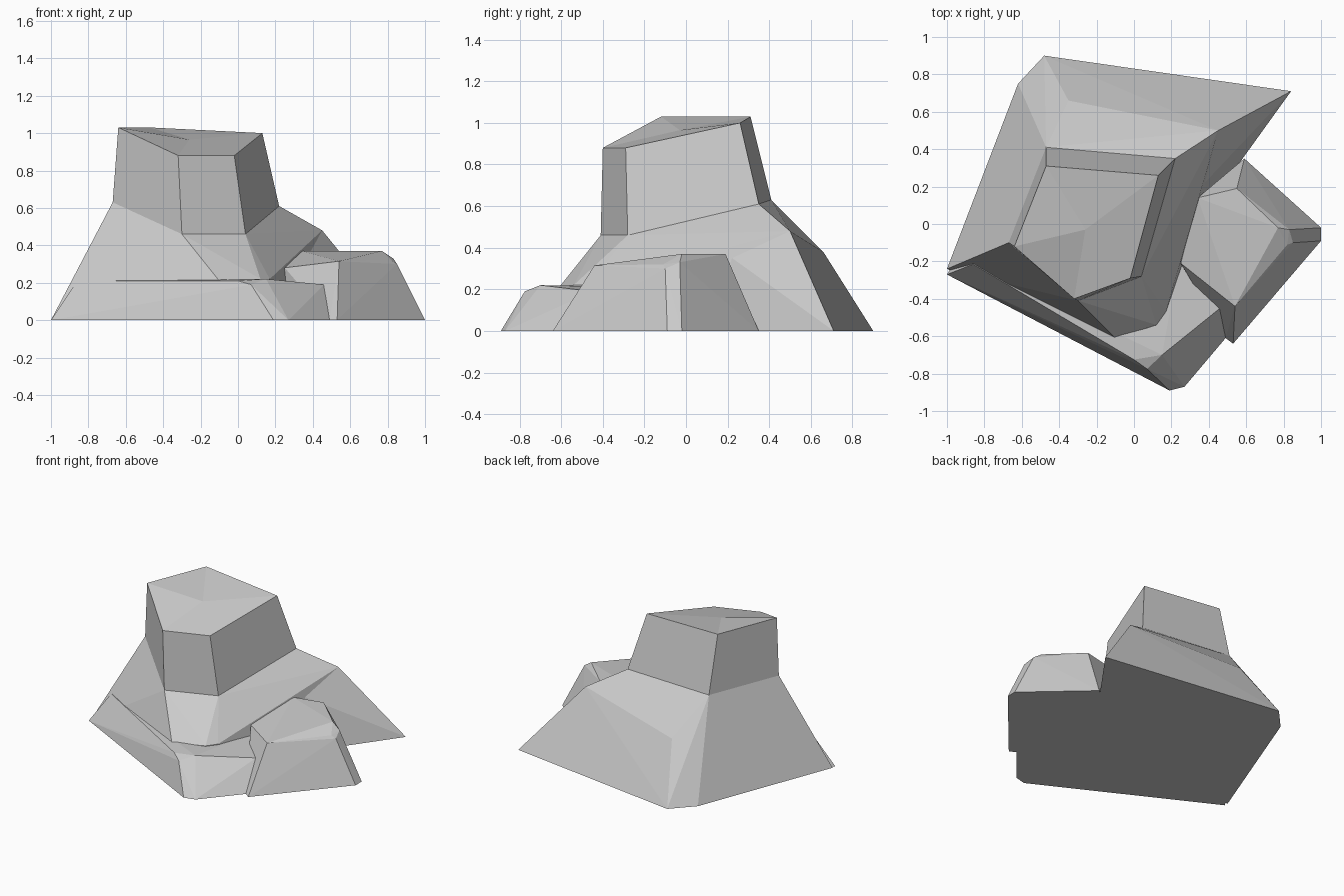
import bpy, bmesh

if "Cube" in bpy.data.objects:
    bpy.data.objects.remove(bpy.data.objects["Cube"])


def finish(bm, name):
    bmesh.ops.recalc_face_normals(bm, faces=bm.faces[:])
    mesh = bpy.data.meshes.new(name)
    bm.to_mesh(mesh)
    bm.free()
    obj = bpy.data.objects.new(name, mesh)
    bpy.context.collection.objects.link(obj)
    return obj


def boulder(name, points):
    """Faceted rock: convex hull around its corner points."""
    bm = bmesh.new()
    for p in points:
        bm.verts.new(p)
    res = bmesh.ops.convex_hull(bm, input=bm.verts[:])
    loose = [v for v in bm.verts if not v.link_faces]
    bmesh.ops.delete(bm, geom=loose, context='VERTS')
    bmesh.ops.dissolve_limit(bm, angle_limit=0.03, verts=bm.verts[:], edges=bm.edges[:])
    return finish(bm, name)


def tower(name, low, high, centre):
    """Lofted block whose slightly dished top fans around a centre point."""
    bm = bmesh.new()
    a = [bm.verts.new(p) for p in low]
    b = [bm.verts.new(p) for p in high]
    c = bm.verts.new(centre)
    n = len(low)
    for i in range(n):
        j = (i + 1) % n
        bm.faces.new((a[i], a[j], b[j], b[i]))
        bm.faces.new((b[i], b[j], c))
    bm.faces.new(a[::-1])
    return finish(bm, name)


# Upper block and the shoulder line where it meets the slope
shoulder = [(-0.67, -0.10, 0.63), (-0.30, -0.41, 0.46), (0.04, -0.28, 0.46),
            (0.22, 0.35, 0.61), (-0.47, 0.41, 0.63)]
rim = [(-0.64, -0.12, 1.03), (-0.32, -0.40, 0.88), (-0.02, -0.29, 0.88),
       (0.13, 0.26, 1.00), (-0.47, 0.31, 1.03)]
tower("upper_block", shoulder, rim, (-0.26, -0.03, 0.965))

# Sloping base below the block
back_edge = [(-0.35, 0.66, 0.38), (0.45, 0.50, 0.48), (-0.48, 0.90, 0)]
boulder("sloping_base", shoulder + back_edge + [
    (-1.0, -0.24, 0), (-0.62, 0.75, 0), (-0.10, -0.61, 0.21),
    (0.12, -0.54, 0.22), (0.17, -0.47, 0.22), (0.0, -0.60, 0),
    (0.17, -0.47, 0), (0.40, 0.10, 0)])

# Pointed spur at the back right
boulder("back_spur", back_edge + [
    (0.84, 0.71, 0), (0.30, -0.04, 0), (0.34, 0.18, 0.38), (-0.40, 0.0, 0)])

# Low ledge along the front
boulder("front_ledge", [
    (-1.0, -0.27, 0), (0.19, -0.89, 0), (0.27, -0.87, 0), (0.49, -0.61, 0),
    (-0.97, -0.22, 0), (0.24, -0.20, 0), (-0.86, -0.215, 0.21),
    (0.0, -0.725, 0.21), (0.07, -0.775, 0.19), (0.15, -0.70, 0.22),
    (0.46, -0.45, 0.19), (0.24, -0.20, 0.21), (-0.78, -0.20, 0.21)])

# Small rock on the right
boulder("side_rock", [
    (0.53, -0.64, 0), (1.0, -0.09, 0), (1.0, -0.02, 0), (0.59, 0.35, 0),
    (0.49, -0.61, 0), (0.24, -0.20, 0), (0.30, 0.10, 0),
    (0.54, -0.44, 0.315), (0.82, -0.11, 0.32), (0.85, -0.10, 0.30),
    (0.83, -0.03, 0.33), (0.77, -0.02, 0.37), (0.55, 0.19, 0.37),
    (0.34, 0.14, 0.37), (0.25, -0.21, 0.28)])
